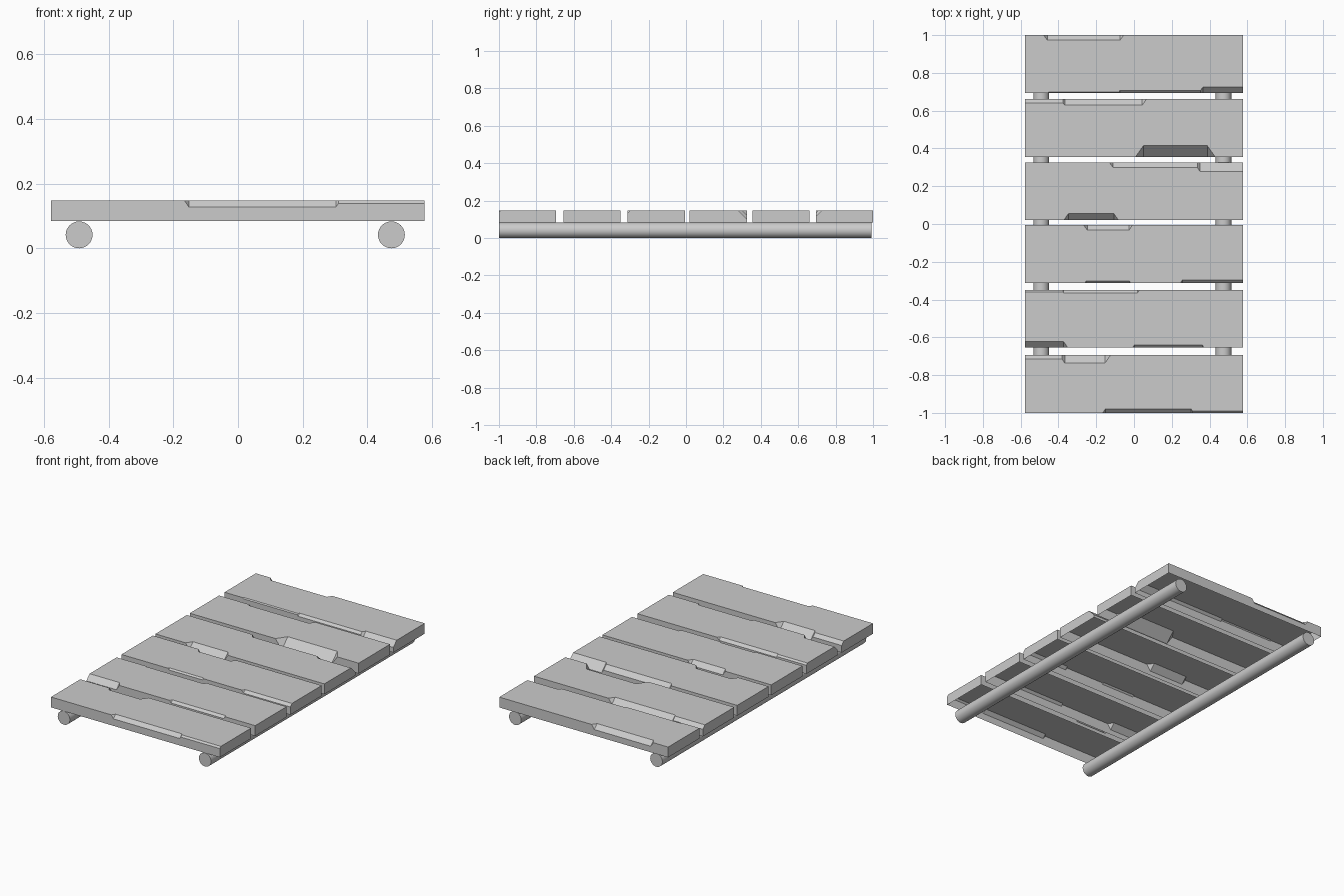
import bpy, bmesh, math

if "Cube" in bpy.data.objects:
    bpy.data.objects.remove(bpy.data.objects["Cube"])

X0, X1 = -0.578, 0.576        # plank ends
Z0, Z1 = 0.084, 0.148         # plank underside and top
WIDTH = 0.306


def chip_profile(steps):
    """Steps of (x, depth from there on) -> points (x, depth) with slanted chip ends."""
    depth = 0.0
    pts = []
    if steps and steps[0][0] <= X0:
        depth = steps[0][1]
        steps = steps[1:]
    pts.append((X0, depth))
    for x, new in steps:
        slant = 0.7 * abs(new - depth)
        if new > depth:
            pts += [(x, depth), (x + slant, new)]
        else:
            pts += [(x - slant, depth), (x, new)]
        depth = new
    pts.append((X1, depth))
    return pts


def plank(name, y, front, back):
    """Board shell, open underneath, with 45 degree chips along its long top edges."""
    bm = bmesh.new()
    cache = {}

    def v(x, yy, z):
        key = (round(x, 5), round(yy, 5), round(z, 5))
        if key not in cache:
            cache[key] = bm.verts.new(key)
        return cache[key]

    def face(verts):
        unique = list(dict.fromkeys(verts))
        if len(unique) > 2:
            bm.faces.new(unique)

    rims, walls = [], []
    for edge_y, inward, steps in ((y, 1, front), (y + WIDTH, -1, back)):
        pts = chip_profile(steps)
        rim = [v(x, edge_y + inward * d, Z1) for x, d in pts]
        wall = [v(x, edge_y, Z1 - d) for x, d in pts]
        # sloped chip faces
        for i in range(len(pts) - 1):
            quad = [rim[i], rim[i + 1], wall[i + 1], wall[i]]
            face(quad if inward < 0 else quad[::-1])
        # long side wall
        side = [v(X0, edge_y, Z0), v(X1, edge_y, Z0)] + wall[::-1]
        face(side if inward > 0 else side[::-1])
        rims.append(rim)
        walls.append(wall)
    # top
    face(rims[0] + rims[1][::-1])
    # end walls
    for x, i in ((X0, 0), (X1, -1)):
        end = [v(x, y, Z0), v(x, y + WIDTH, Z0), walls[1][i], rims[1][i], rims[0][i], walls[0][i]]
        face(end if i else end[::-1])
    mesh = bpy.data.meshes.new(name)
    bm.to_mesh(mesh)
    bm.free()
    bpy.context.collection.objects.link(bpy.data.objects.new(name, mesh))


# planks, front to back: front edge y, front chips, back chips
planks = [
    (-1.0, [(-0.166, 0.021), (0.31, 0.01)],
           [(X0, 0.02), (-0.382, 0.042), (-0.124, 0)]),
    (-0.655, [(X0, 0.032), (-0.35, 0), (-0.008, 0.014), (0.372, 0)],
             [(X0, 0.01), (-0.377, 0.016), (0.03, 0)]),
    (-0.312, [(-0.26, 0.009), (-0.018, 0), (0.245, 0.016)],
             [(-0.266, 0.027), (-0.008, 0)]),
    (0.02, [(-0.372, 0.036), (-0.082, 0)],
           [(-0.13, 0.027), (0.335, 0.047)]),
    (0.355, [(0.008, 0.06), (0.43, 0)],
            [(X0, 0.02), (-0.375, 0.032), (0.066, 0)]),
    (0.694, [(-0.456, 0.006), (-0.08, 0.014), (0.353, 0.032)],
            [(-0.478, 0.027), (-0.055, 0)]),
]
for n, (y, front, back) in enumerate(planks, 1):
    plank(f"plank_{n}", y, front, back)

# round support poles
for name, x in (("left_pole", -0.491), ("right_pole", 0.474)):
    bpy.ops.mesh.primitive_cylinder_add(vertices=32, radius=0.0415, depth=1.99,
                                        location=(x, -0.004, 0.0415),
                                        rotation=(math.pi / 2, 0, 0))
    pole = bpy.context.object
    pole.name = name
    bpy.ops.object.shade_smooth_by_angle(angle=math.radians(40))
